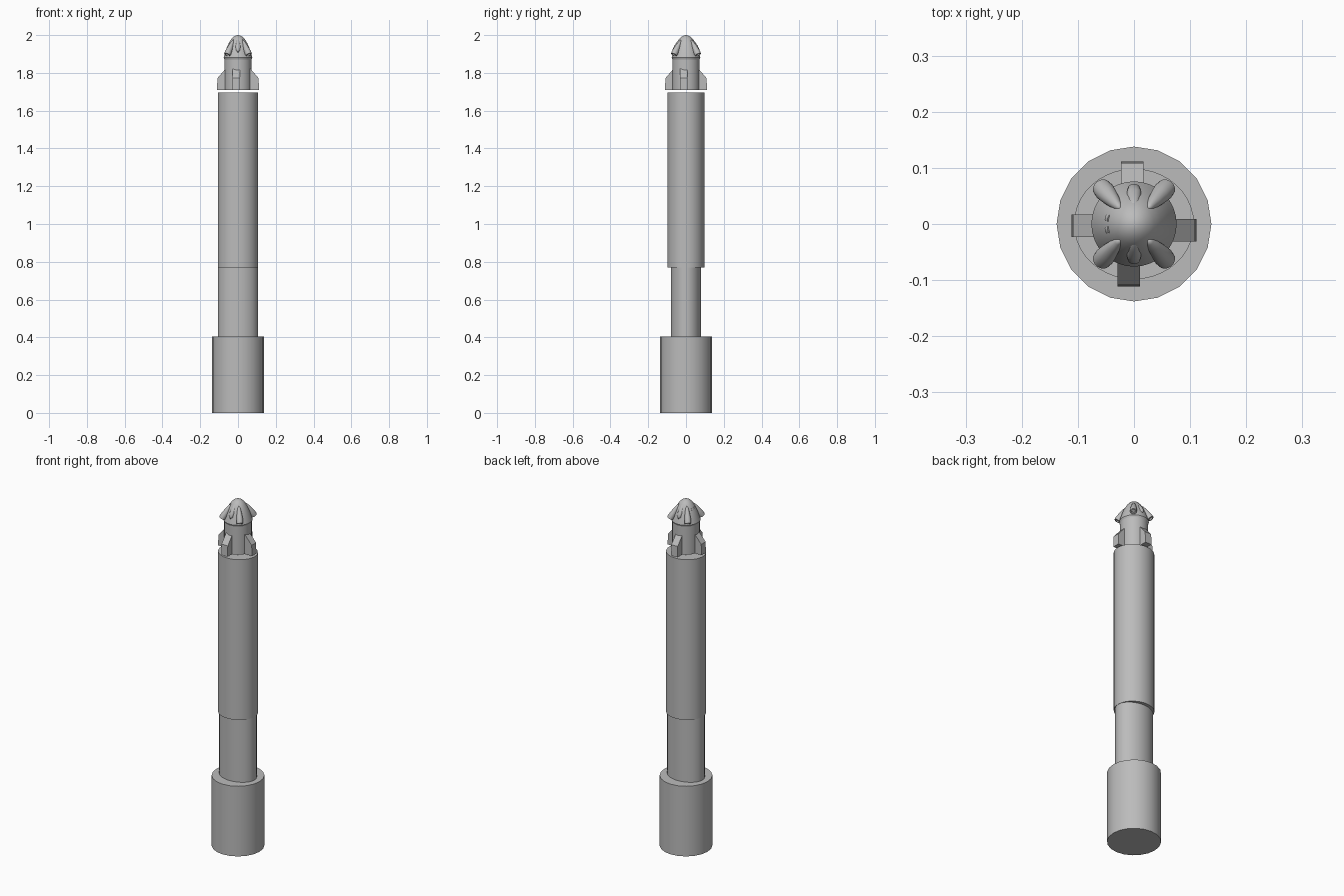
import bpy, bmesh, math
from mathutils import Vector, Matrix

cube = bpy.data.objects.get("Cube")
if cube:
    bpy.data.objects.remove(cube, do_unlink=True)

GREY = (0.5, 0.5, 0.5, 1)
mat = bpy.data.materials.new("plain grey")
mat.use_nodes = True
mat.diffuse_color = GREY
mat.node_tree.nodes["Principled BSDF"].inputs["Base Color"].default_value = GREY


def finish(name, bm, smooth=True):
    bmesh.ops.recalc_face_normals(bm, faces=bm.faces[:])
    mesh = bpy.data.meshes.new(name)
    bm.to_mesh(mesh)
    bm.free()
    mesh.materials.append(mat)
    obj = bpy.data.objects.new(name, mesh)
    bpy.context.collection.objects.link(obj)
    if smooth:
        bpy.ops.object.select_all(action="DESELECT")
        obj.select_set(True)
        bpy.context.view_layer.objects.active = obj
        bpy.ops.object.shade_smooth_by_angle(angle=math.radians(35))
    return obj


def lathe(name, profile, sides, stretch_y=1.0, matrix=Matrix()):
    """Closed solid of revolution about z from (radius, height) points."""
    bm = bmesh.new()
    rings = []
    for r, z in profile:
        if r == 0:
            rings.append([bm.verts.new((0, 0, z))] * sides)
            continue
        angles = [math.tau * i / sides + math.pi / 2 for i in range(sides)]
        rings.append([bm.verts.new((r * math.cos(a), stretch_y * r * math.sin(a), z))
                      for a in angles])
    for low, high in zip(rings, rings[1:]):
        for i in range(sides):
            j = (i + 1) % sides
            corners = dict.fromkeys([low[i], low[j], high[j], high[i]])
            bm.faces.new(list(corners))
    for end in (rings[0], rings[-1]):
        if end[0] is not end[1]:
            bm.faces.new(end)
    bm.transform(matrix)
    return finish(name, bm)


def slanted(angle, r0, z0, r1, z1):
    """Frame whose z axis runs along a slanted line, y pointing off the surface."""
    spin = Matrix.Rotation(angle, 4, "Z")
    start, end = Vector((r0, 0, z0)), Vector((r1, 0, z1))
    axis = (end - start).normalized()
    side = Vector((0, 1, 0))
    out = side.cross(axis)
    frame = Matrix((side, out, axis)).transposed().to_4x4()
    return spin @ Matrix.Translation(start) @ frame, (end - start).length


# Stacked body tubes
lathe("base_tube", [(0.138, 0), (0.138, 0.405)], 20)
lathe("lower_stage", [(0.106, 0.405), (0.106, 0.77)], 40, 0.755)
lathe("upper_stage", [(0.107, 0.77), (0.107, 1.695)], 40, 0.92)

# Trunk and capsule
lathe("trunk", [(0.072, 1.71), (0.072, 1.88)], 32)
lathe("capsule_nose", [(0.072, 1.872), (0.076, 1.882), (0.07, 1.902), (0.061, 1.93),
                       (0.049, 1.957), (0.036, 1.979), (0.023, 1.992),
                       (0.011, 1.998), (0, 2.0)], 32)

# Four trunk fins with sloped tops, each slightly off axis
for name, turn, offset in (("left_fin", 0, -0.011), ("back_fin", 90, 0.003),
                           ("right_fin", 180, 0.003), ("front_fin", 270, -0.009)):
    bm = bmesh.new()
    outline = [(0.06, 1.71), (0.111, 1.71), (0.109, 1.772), (0.066, 1.822), (0.06, 1.822)]
    face = bm.faces.new([bm.verts.new((r, offset - 0.02, z)) for r, z in outline])
    grown = bmesh.ops.extrude_face_region(bm, geom=[face])["geom"]
    bmesh.ops.translate(bm, vec=(0, 0.04, 0),
                        verts=[v for v in grown if isinstance(v, bmesh.types.BMVert)])
    bm.transform(Matrix.Rotation(math.radians(turn), 4, "Z"))
    finish(name, bm, smooth=False)

# Four thruster pods widening towards a blunt lower end with a recessed mouth
for side, sx in (("left", 1), ("right", -1)):
    for end, sy in (("front", -1), ("back", 1)):
        angle = math.atan2(sy * 0.067, sx * 0.06)
        frame, length = slanted(angle, 0.034, 1.978, 0.086, 1.896)
        shape = [(0, 0), (0.007, 0.15), (0.012, 0.38), (0.016, 0.65), (0.018, 0.85),
                 (0.017, 1), (0.011, 1), (0.009, 0.93)]
        lathe(f"{end}_{side}_pod", [(r, t * length) for r, t in shape], 16, 1.0, frame)

# Teardrop fairings front and back
for name, sy in (("front_fairing", -1), ("back_fairing", 1)):
    frame, length = slanted(sy * math.pi / 2, 0.028, 1.983, 0.07, 1.908)
    shape = [(0, 0), (0.007, 0.12), (0.011, 0.35), (0.0135, 0.6), (0.011, 0.85), (0, 1)]
    lathe(name, [(r, t * length) for r, t in shape], 16, 0.8, frame)

# Pair of small handles on the right side of the nose
for name, sy in (("front_handle", -1), ("back_handle", 1)):
    frame, length = slanted(math.pi + sy * 0.22, 0.046, 1.962, 0.051, 1.952)
    lathe(name, [(0.006, 0), (0.006, length)], 10, 0.4, frame)
